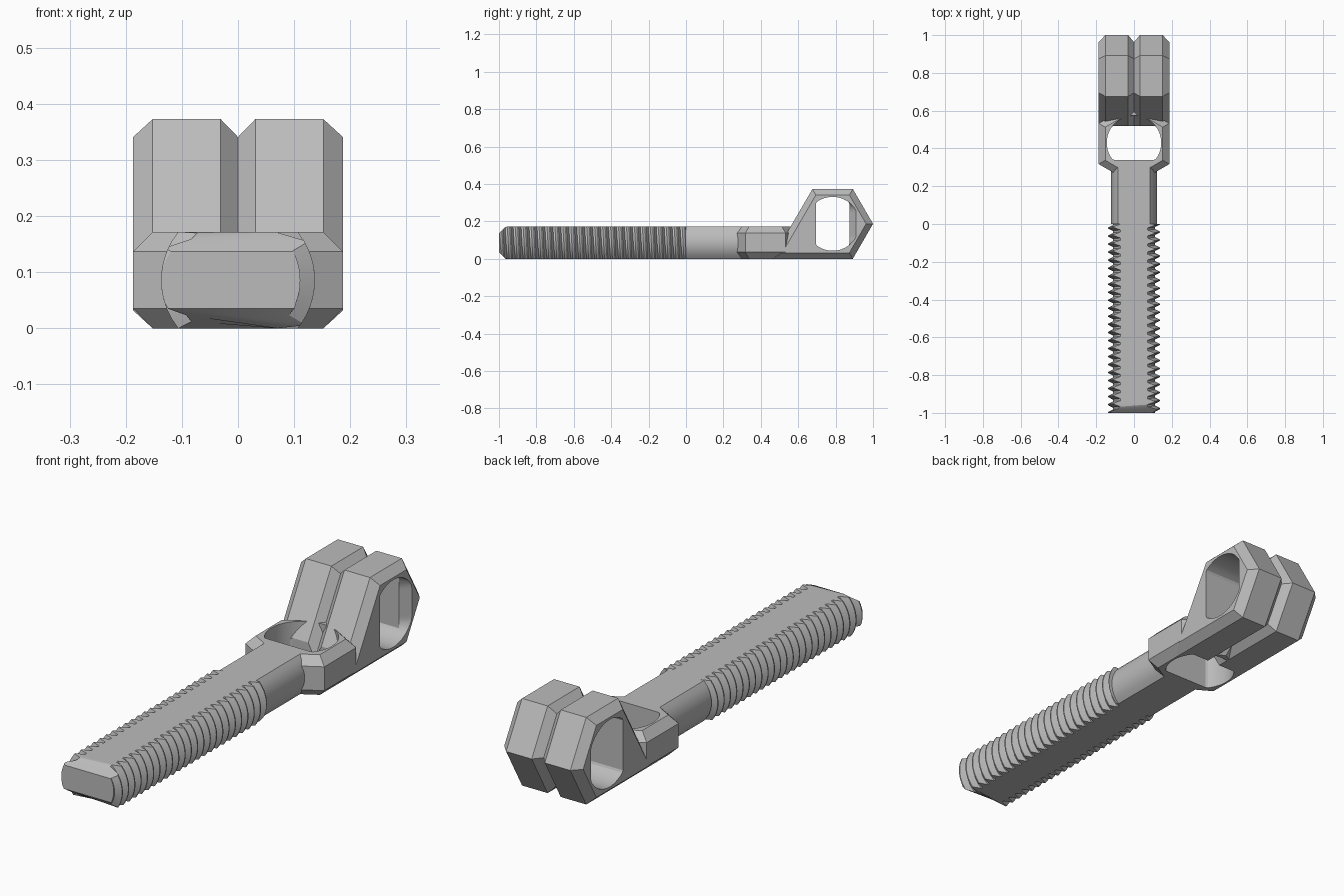
import bpy, bmesh, math
from mathutils import Vector

if "Cube" in bpy.data.objects:
    bpy.data.objects.remove(bpy.data.objects["Cube"])

steel = bpy.data.materials.new("grey steel")
steel.diffuse_color = (0.5, 0.5, 0.5, 1)
steel.use_nodes = True
steel.node_tree.nodes["Principled BSDF"].inputs["Base Color"].default_value = steel.diffuse_color

H = 0.086          # half thickness of the shank and block
R = 0.216          # hexagon radius
C = 0.035          # chamfer
EYE_Y, EYE_Z = 0.784, 0.187
HOLE_Y, HOLE_R = 0.43, 0.144


def loft(name, rings):
    """Skin equal-length point rings and cap both ends."""
    bm = bmesh.new()
    rows = [[bm.verts.new(p) for p in ring] for ring in rings]
    n = len(rows[0])
    for a, b in zip(rows, rows[1:]):
        for i in range(n):
            j = (i + 1) % n
            bm.faces.new((a[i], a[j], b[j], b[i]))
    bm.faces.new(rows[0])
    bm.faces.new(rows[-1])
    bmesh.ops.remove_doubles(bm, verts=bm.verts, dist=1e-5)
    bmesh.ops.recalc_face_normals(bm, faces=bm.faces)
    me = bpy.data.meshes.new(name)
    bm.to_mesh(me)
    bm.free()
    me.materials.append(steel)
    ob = bpy.data.objects.new(name, me)
    bpy.context.collection.objects.link(ob)
    return ob


def inset(poly, d):
    """Offset a counter-clockwise convex outline inwards."""
    pts = [Vector(p) for p in poly]
    out = []
    for i, p in enumerate(pts):
        a = (p - pts[i - 1]).normalized()
        b = (pts[(i + 1) % len(pts)] - p).normalized()
        na, nb = Vector((-a.y, a.x)), Vector((-b.y, b.x))
        out.append(p + (na + nb) * d / (1 + na.dot(nb)))
    return out


def cut(ob, cutter):
    mod = ob.modifiers.new("cut", 'BOOLEAN')
    mod.operation = 'DIFFERENCE'
    mod.solver = 'EXACT'
    mod.object = cutter
    bpy.context.view_layer.objects.active = ob
    bpy.ops.object.modifier_apply(modifier=mod.name)


def circle(lo, hi, n=64):
    """Circle whose first coordinate is cut off flat at lo and hi."""
    return [(max(lo, min(hi, HOLE_R * math.cos(t))), HOLE_R * math.sin(t))
            for t in (2 * math.pi * (i + 0.5) / n for i in range(n))]


def flat_round(y, radius, steps=10, h=H):
    """Round bar section with flat top and bottom."""
    right = [(math.sqrt(radius ** 2 - z * z), z)
             for z in (h * (2 * i / steps - 1) for i in range(steps + 1))]
    ring = right + [(-x, z) for x, z in reversed(right)]
    return [(x, y, z + H) for x, z in ring]


# Threaded shaft: rings follow the helix, clamped at both ends
PITCH, CREST, ROOT = 0.0425, 0.137, 0.111


def thread_ring(station):
    ring = []
    steps = 10
    ts = [2 * i / steps - 1 for i in range(steps + 1)]
    for side, seq in ((1, ts), (-1, ts[::-1])):
        for t in seq:
            ang = math.asin(t * H / 0.124)
            turn = (ang if side > 0 else math.pi - ang) / (2 * math.pi)
            y = max(-1.0, min(0.0, (station - turn) * PITCH))
            u = abs((y / PITCH + turn) % 1 - 0.5) * 2
            v = max(0, min(1, (u - 0.25) / 0.625))
            r = ROOT + (CREST - ROOT) * v
            z = t * min(H, H - C + (y + 1))
            ring.append((side * math.sqrt(r * r - z * z), y, z + H))
    return ring


shaft = loft("threaded_shaft", [thread_ring(n + k) for n in range(-25, 2)
                                for k in (0.0625, 0.375, 0.625, 0.9375)])

# Plain shank between the thread and the block
shank = loft("plain_shank", [flat_round(y, 0.121) for y in (0, 0.325)])

# Hexagonal middle block with chamfered top and bottom
hexa = [(R * math.cos(a), 0.425 + R * math.sin(a))
        for a in (math.radians(30 + 60 * i) for i in range(6))]
small = inset(hexa, C)
block = loft("hex_block", [[(x, y, z) for x, y in p] for p, z in
                           ((small, 0), (hexa, C), (hexa, 2 * H - C), (small, 2 * H))])

# Twin hexagonal eye with a V groove down the middle
eye_outline = [(0.459, 0), (EYE_Y + R / 2, 0), (1.0, EYE_Z),
               (EYE_Y + R / 2, 0.373), (EYE_Y - R / 2, 0.373)]
eye_small = inset(eye_outline, 0.032)
eye = loft("twin_eye", [[(x, y, z) for y, z in (eye_small if s else eye_outline)]
                        for x, s in ((-0.187, 1), (-0.152, 0), (-0.031, 0), (0, 1),
                                     (0.031, 0), (0.152, 0), (0.187, 1))])


# Cutters for the upright hole and the cross hole
def upright_hole(name, lo, hi):
    return loft(name, [[(b, HOLE_Y + a, z) for a, b in circle(lo, hi)]
                       for z in (-0.1, 0.5)])


block_cutter = upright_hole("block_hole_cutter", -0.09, 1)
eye_cutter = upright_hole("eye_clearance_cutter", -0.09, 0.09)
cross_cutter = loft("cross_hole_cutter", [
    [(x, EYE_Y + a, EYE_Z + b) for a, b in circle(-0.09, hi)]
    for x, hi in ((-0.25, 0.125), (-0.187, 0.125), (-0.15, 0.09),
                  (0.15, 0.09), (0.187, 0.125), (0.25, 0.125))])
cut(block, block_cutter)
cut(eye, eye_cutter)
cut(eye, cross_cutter)
for c in (block_cutter, eye_cutter, cross_cutter):
    bpy.data.objects.remove(c, do_unlink=True)

# Smooth round walls, keep the machined edges sharp
for ob in (shaft, shank, block, eye):
    bpy.ops.object.select_all(action='DESELECT')
    ob.select_set(True)
    bpy.context.view_layer.objects.active = ob
    bpy.ops.object.shade_smooth_by_angle(angle=math.radians(20))
